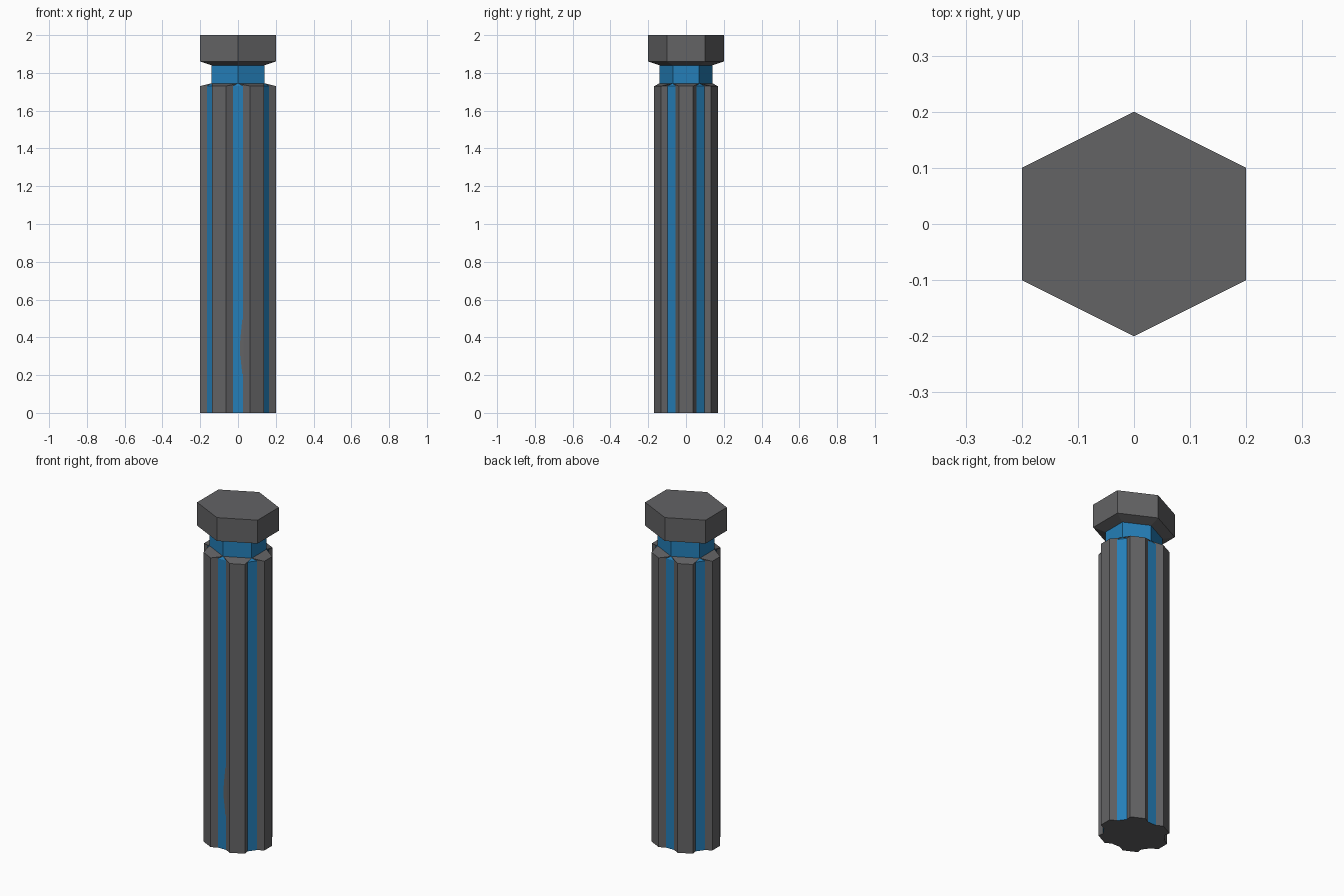
import bpy, bmesh

if "Cube" in bpy.data.objects:
    bpy.data.objects.remove(bpy.data.objects["Cube"])

def material(name, col):
    m = bpy.data.materials.new(name)
    m.diffuse_color = (*col, 1)
    m.use_nodes = True
    m.node_tree.nodes["Principled BSDF"].inputs["Base Color"].default_value = m.diffuse_color
    return m

GREY = material("dark grey", (0.125, 0.125, 0.13))
BLUE = material("blue", (0.018, 0.21, 0.48))

HEX = [(0.2, -0.1), (0.2, 0.1), (0, 0.2), (-0.2, 0.1), (-0.2, -0.1), (0, -0.2)]

def scaled(f):
    return [(x * f, y * f) for x, y in HEX]

def finish(name, bm):
    bmesh.ops.recalc_face_normals(bm, faces=bm.faces)
    me = bpy.data.meshes.new(name)
    bm.to_mesh(me)
    bm.free()
    me.materials.append(GREY)
    me.materials.append(BLUE)
    ob = bpy.data.objects.new(name, me)
    bpy.context.collection.objects.link(ob)

def ring(bm, pts, z):
    return [bm.verts.new((x, y, z)) for x, y in pts]

def bridge(bm, a, b, mat=lambda i: 0):
    n = len(a)
    for i in range(n):
        j = (i + 1) % n
        bm.faces.new((a[i], a[j], b[j], b[i])).material_index = mat(i)

# Hexagonal head with a bevelled underside
bm = bmesh.new()
low = ring(bm, scaled(0.7), 1.84)
mid = ring(bm, HEX, 1.86)
top = ring(bm, HEX, 2.0)
bridge(bm, low, mid)
bridge(bm, mid, top)
bm.faces.new(top)
finish("head", bm)

# Fluted shaft: quarter profile of the grooves, mirrored to all sides.
# Around each hexagon corner: lobe edge, floor edge, floor edge, lobe edge
right = [(0.2, 0.037), (0.164, 0.055), (0.132, 0.099), (0.137, 0.1315)]
back = [(0.063, 0.1685), (0.027, 0.15)]
half = right + back
half += [(-x, y) for x, y in reversed(half)]
profile = half + [(-x, -y) for x, y in half]

bm = bmesh.new()
base = ring(bm, profile, 0)
shoulder = ring(bm, profile, 1.73)
neck_low = ring(bm, scaled(0.7), 1.745)
neck_top = ring(bm, scaled(0.7), 1.84)
bm.faces.new(base)
# groove floors are blue, lobes grey
bridge(bm, base, shoulder, lambda i: 1 if i % 4 == 1 else 0)
bridge(bm, neck_low, neck_top, lambda i: 1)
# sloped shoulder: blue triangles at grooves, grey slopes at lobes
for k in range(6):
    c, d = neck_low[(k + 1) % 6], neck_low[(k + 2) % 6]
    s = [shoulder[(4 * k + i) % 24] for i in range(6)]
    bm.faces.new((s[1], s[2], c)).material_index = 1
    bm.faces.new((s[3], s[4], d, c))
    bm.faces.new((s[2], s[3], c))
    bm.faces.new((s[4], s[5], d))
finish("shaft", bm)

# Small grey chip in the front groove
bm = bmesh.new()
chip = [(0.03, 0.2), (0.03, 0.5), (0.022, 0.49), (0.015, 0.42),
        (0.01, 0.36), (0.011, 0.31), (0.018, 0.25), (0.022, 0.21)]
bridge_a = [bm.verts.new((x, -0.149, z)) for x, z in chip]
bridge_b = [bm.verts.new((x, -0.1515, z)) for x, z in chip]
bridge(bm, bridge_a, bridge_b)
bm.faces.new(bridge_a)
bm.faces.new(bridge_b)
finish("groove_chip", bm)
